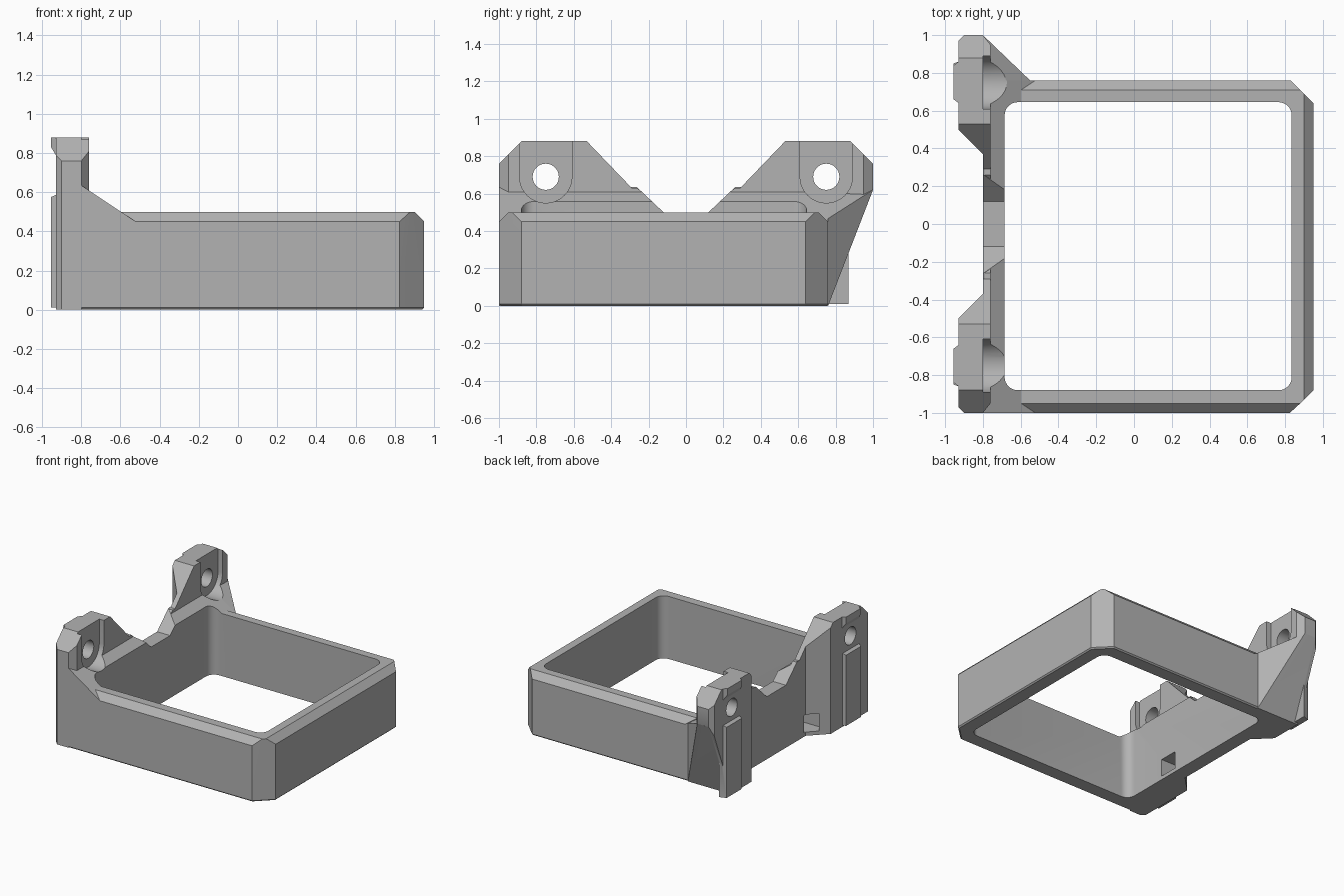
import bpy, bmesh, math
from mathutils import Vector

cube = bpy.data.objects.get("Cube")
if cube:
    bpy.data.objects.remove(cube, do_unlink=True)

grey = bpy.data.materials.new("plain_grey")
grey.use_nodes = True
grey.diffuse_color = (0.45, 0.45, 0.45, 1)
grey.node_tree.nodes["Principled BSDF"].inputs["Base Color"].default_value = grey.diffuse_color


def finish(name, bm):
    bmesh.ops.recalc_face_normals(bm, faces=bm.faces)
    mesh = bpy.data.meshes.new(name)
    bm.to_mesh(mesh)
    bm.free()
    obj = bpy.data.objects.new(name, mesh)
    bpy.context.collection.objects.link(obj)
    mesh.materials.append(grey)
    return obj


def prism(name, outline, axis, low, high):
    """Extrude a 2D outline along one axis; the outline uses the other two."""
    def place(p, t):
        co = list(p)
        co.insert(axis, t)
        return co
    bm = bmesh.new()
    face = bm.faces.new([bm.verts.new(place(p, low)) for p in outline])
    ext = bmesh.ops.extrude_face_region(bm, geom=[face])
    move = Vector(place((0, 0), high - low))
    bmesh.ops.translate(bm, vec=move,
                        verts=[v for v in ext["geom"] if isinstance(v, bmesh.types.BMVert)])
    return finish(name, bm)


def hull(name, points):
    bm = bmesh.new()
    for p in points:
        bm.verts.new(p)
    bmesh.ops.convex_hull(bm, input=bm.verts)
    bmesh.ops.dissolve_limit(bm, angle_limit=0.01, verts=bm.verts, edges=bm.edges)
    return finish(name, bm)


def box(name, x, y, z):
    return hull(name, [(a, b, c) for a in x for b in y for c in z])


def arc(cx, cy, r, start, end, steps):
    return [(cx + r * math.cos(math.radians(start + (end - start) * i / steps)),
             cy + r * math.sin(math.radians(start + (end - start) * i / steps)))
            for i in range(steps + 1)]


def combine(target, tool, operation):
    tool.hide_render = True
    mod = target.modifiers.new("combine", "BOOLEAN")
    mod.object, mod.operation, mod.solver = tool, operation, "EXACT"
    bpy.context.view_layer.update()
    graph = bpy.context.evaluated_depsgraph_get()
    mesh = bpy.data.meshes.new_from_object(target.evaluated_get(graph))
    target.modifiers.clear()
    target.data = mesh
    bpy.data.objects.remove(tool, do_unlink=True)


# Square frame with clipped corners and a chamfered top rim
side = [(-.8, -1), (.825, -1), (.95, -.88), (.95, .64), (.83, .76), (-.8, .76)]
rim = [(-.8, -.95), (.88, -.95), (.9, -.93), (.9, .69), (.88, .71), (-.8, .71)]
foot = [(-.8, -.99), (.82, -.99), (.94, -.875), (.94, .635), (.825, .75), (-.8, .75)]
frame = hull("mounting_frame", [(x, y, z) for loop, zs in
             ((foot, (0,)), (side, (.01, .45)), (rim, (.5,))) for x, y in loop for z in zs])

# Sloping wall that carries the two ears, with a dip in the middle
wall = prism("ear_wall", [(-.8, 0.01), (-.5, 0.01), (-.5, .435), (-.8, .635)], 1, -1, .76)
dip = prism("dip_cutter", [(-.12, .5), (.12, .5), (.3, .67), (.3, .9),
                           (-.3, .9), (-.3, .67)], 0, -.95, -.4)
combine(wall, dip, "DIFFERENCE")
combine(frame, wall, "UNION")

# Buttress that leans out to the rear ear
buttress = hull("rear_buttress", [
    (-.93, .7, 0), (-.93, .76, 0), (-.55, .7, 0), (-.55, .76, 0),
    (-.55, .7, .467), (-.55, .76, .467), (-.8, .7, .633), (-.8, 1, .62),
    (-.9, 1, .62), (-.93, .97, .55), (-.93, .7, .62)])
combine(frame, buttress, "UNION")

# Screw ears, mirrored front to rear
for s, label, outer in ((-1, "front", [(1.02, -.05), (1.02, .74)]),
                        (1, "rear", [(.74, -.05), (1.02, .672), (1.02, .74)])):
    plan = [(-.9, 1), (-.93, .97), (-.93, .5), (-.8, .37),
            (-.8, .15), (-.76, .15), (-.76, .95), (-.8, 1)]
    ear = prism(label + "_ear", [(x, s * y) for x, y in plan], 2, 0, 1)
    shape = outer + [(.88, .88), (.53, .88), (.29, .63), (.26, .63), (.12, .5), (.12, -.05)]
    combine(ear, prism("shape", [(s * y, z) for y, z in shape], 0, -1.1, -.5), "INTERSECT")

    # Locating rail and upper boss on the outside
    rail = hull("rail", [(x, s * y, z) for x, y0, y1, top in
                ((-.9, .64, .87, .6), (-.955, .66, .85, .575))
                for y in (y0, y1) for z in (0.01, top)])
    combine(ear, rail, "UNION")
    boss = hull("boss", [(-.9, s * y, z) for y in (.62, .88) for z in (.74, .88)] +
                [(-.955, s * y, z) for y in (.66, .84) for z in (.83, .88)])
    ring = prism("ring", arc(s * .75, .69, .1, 0, 345, 23), 0, -1.1, -.93)
    combine(boss, ring, "DIFFERENCE")
    combine(ear, boss, "UNION")
    combine(frame, ear, "UNION")

# Rounded central opening
opening = []
for cx, cy, a in ((.765, .575, 0), (-.615, .575, 90), (-.615, -.81, 180), (.765, -.81, 270)):
    opening += arc(cx, cy, .07, a, a + 90, 8)
combine(frame, prism("opening", opening, 2, -.2, 1.2), "DIFFERENCE")

# Screw head pockets and screw holes
for s in (-1, 1):
    pocket = arc(s * .75, .69, .14, 180, 360, 20) + [(s * .75 + .14, 1), (s * .75 - .14, 1)]
    combine(frame, prism("pocket", pocket, 0, -.8, -.5), "DIFFERENCE")
    hole = arc(s * .75, .69, .07, 0, 348.75, 31)
    combine(frame, prism("hole", hole, 0, -1.1, -.4), "DIFFERENCE")

# Small cable notch low in the ear wall
combine(frame, box("notch", (-.87, -.6), (-.5, -.35), (.03, .17)), "DIFFERENCE")

bpy.ops.object.select_all(action="DESELECT")
frame.select_set(True)
bpy.context.view_layer.objects.active = frame
bpy.ops.object.shade_smooth_by_angle(angle=math.radians(25))
